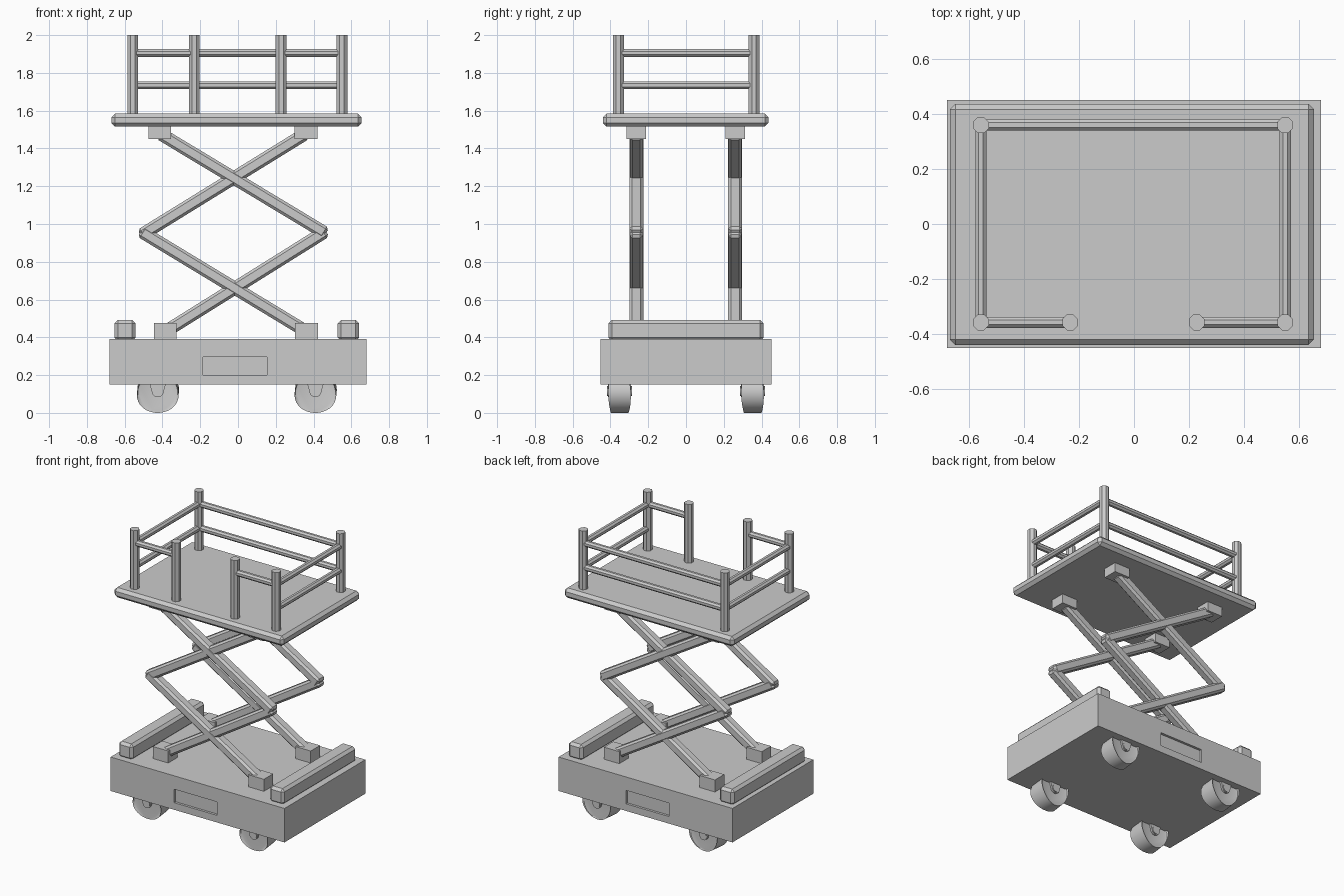
import bpy, bmesh
from math import pi, cos, sin, atan2
from mathutils import Vector, Matrix

if "Cube" in bpy.data.objects:
    bpy.data.objects.remove(bpy.data.objects["Cube"])


def finish(bm, name, bevel=0, segments=1, smooth=False):
    if bevel:
        bmesh.ops.bevel(bm, geom=[e for e in bm.edges if e.calc_face_angle(0) > 1],
                        offset=bevel, segments=segments, affect='EDGES', profile=0.5)
    bmesh.ops.recalc_face_normals(bm, faces=bm.faces)
    mesh = bpy.data.meshes.new(name)
    bm.to_mesh(mesh)
    bm.free()
    ob = bpy.data.objects.new(name, mesh)
    bpy.context.collection.objects.link(ob)
    if smooth:
        bpy.ops.object.select_all(action='DESELECT')
        ob.select_set(True)
        bpy.context.view_layer.objects.active = ob
        bpy.ops.object.shade_smooth_by_angle(angle=0.6)
    return ob


def box(name, x, y, z, bevel=0):
    bm = bmesh.new()
    bmesh.ops.create_cube(bm, size=1)
    for v in bm.verts:
        for i, (a, b) in enumerate((x, y, z)):
            v.co[i] = a if v.co[i] < 0 else b
    return finish(bm, name, bevel)


def rod(name, a, b, r, sides=8, bevel=0, segments=1, r2=None, smooth=False):
    a, b = Vector(a), Vector(b)
    bm = bmesh.new()
    bmesh.ops.create_cone(bm, cap_ends=True, segments=sides, radius1=r,
                          radius2=r if r2 is None else r2, depth=(b - a).length)
    bm.transform(Matrix.Rotation(pi / sides, 4, 'Z'))
    bm.transform(Matrix.Translation((a + b) / 2)
                 @ (b - a).to_track_quat('Z', 'Y').to_matrix().to_4x4())
    return finish(bm, name, bevel, segments, smooth)


def arm(name, x1, z1, x2, z2, y, width):
    # square chamfered bar between two points in the xz plane
    length = ((x2 - x1) ** 2 + (z2 - z1) ** 2) ** 0.5
    bm = bmesh.new()
    bmesh.ops.create_cube(bm, size=1)
    bm.transform(Matrix.Diagonal((length, width, 0.068, 1)))
    bm.transform(Matrix.Translation(((x1 + x2) / 2, y, (z1 + z2) / 2))
                 @ Matrix.Rotation(-atan2(z2 - z1, x2 - x1), 4, 'Y'))
    return finish(bm, name, 0.014)


def fork_plate(name, x, y, t):
    # tapering plate with a round lower end around the axle
    pts = [(-0.07, 0.30), (-0.07, 0.25)]
    pts += [(0.032 * cos(a), 0.115 + 0.032 * sin(a))
            for a in (pi + i * pi / 8 for i in range(9))]
    pts += [(0.07, 0.25), (0.07, 0.30)]
    bm = bmesh.new()
    f = bm.faces.new([bm.verts.new((x + px, y - t / 2, pz)) for px, pz in pts])
    ext = bmesh.ops.extrude_face_region(bm, geom=[f])
    bmesh.ops.translate(bm, vec=(0, t, 0),
                        verts=[v for v in ext['geom'] if isinstance(v, bmesh.types.BMVert)])
    return finish(bm, name)


# Chassis with wheel arches and side panel recesses
chassis = box("chassis", (-0.68, 0.68), (-0.452, 0.452), (0.15, 0.39))
cutters = []
for s in (-1, 1):
    for x in (-0.425, 0.41):
        cutters.append(rod("arch_cutter", (x, s * 0.46, 0.13), (x, s * 0.24, 0.13),
                           0.177, 40, r2=0.095))
    cutters.append(box("panel_cutter", (-0.185, 0.153),
                       sorted((s * 0.435, s * 0.5)), (0.20, 0.295)))
bpy.context.view_layer.objects.active = chassis
for c in cutters:
    m = chassis.modifiers.new("cut", 'BOOLEAN')
    m.operation, m.solver, m.object = 'DIFFERENCE', 'EXACT', c
    bpy.ops.object.modifier_apply(modifier=m.name)
    bpy.data.objects.remove(c)
bpy.ops.object.select_all(action='DESELECT')
chassis.select_set(True)
bpy.ops.object.shade_smooth_by_angle(angle=0.5)

# Casters
for x in (-0.425, 0.41):
    for y in (-0.352, 0.352):
        rod("wheel", (x, y - 0.046, 0.11), (x, y + 0.046, 0.11), 0.11, 32,
            bevel=0.014, segments=2, smooth=True)
        rod("axle", (x, y - 0.066, 0.115), (x, y + 0.066, 0.115), 0.027, 16, smooth=True)
        rod("swivel", (x, y, 0.245), (x, y, 0.33), 0.07, 24, smooth=True)
        for s in (-1, 1):
            fork_plate("fork_plate", x, y + s * 0.055, 0.013)

# End bumpers on the chassis
for s in (-1, 1):
    box("end_bumper", sorted((s * 0.535 - 0.007, s * 0.647 - 0.007)),
        (-0.41, 0.41), (0.38, 0.492), 0.018)

# Scissor mechanism, one set on each side
for y in (-0.263, 0.26):
    for x in (-0.385, 0.363):
        box("lower_bracket", (x - 0.06, x + 0.06), (y - 0.052, y + 0.052), (0.38, 0.475))
    for x in (-0.415, 0.36):
        box("upper_bracket", (x - 0.06, x + 0.06), (y - 0.052, y + 0.052), (1.45, 1.53))
    arm("lower_arm_rising", -0.385, 0.43, 0.465, 0.962, y, 0.069)
    arm("lower_arm_falling", -0.515, 0.962, 0.363, 0.43, y, 0.074)
    arm("upper_arm_rising", -0.515, 0.94, 0.36, 1.48, y, 0.069)
    arm("upper_arm_falling", -0.415, 1.48, 0.465, 0.95, y, 0.074)

# Platform deck
box("platform", (-0.67, 0.655), (-0.44, 0.437), (1.515, 1.585), 0.02)

# Guard rail posts
L, R, F, B = -0.557, 0.55, -0.358, 0.36
for x, y in ((L, F), (R, F), (L, B), (R, B), (-0.232, F), (0.228, F)):
    rod("post", (x, y, 1.57), (x, y, 2.0), 0.031, 8, bevel=0)

# Guard rails: two on back and ends, one on each side of the front gate
for z in (1.735, 1.905):
    rod("back_rail", (L, B, z), (R, B, z), 0.022)
    for x in (L, R):
        rod("end_rail", (x, F, z), (x, B, z), 0.022)
rod("front_rail_left", (L, F, 1.905), (-0.232, F, 1.905), 0.022)
rod("front_rail_right", (0.228, F, 1.905), (R, F, 1.905), 0.022)
